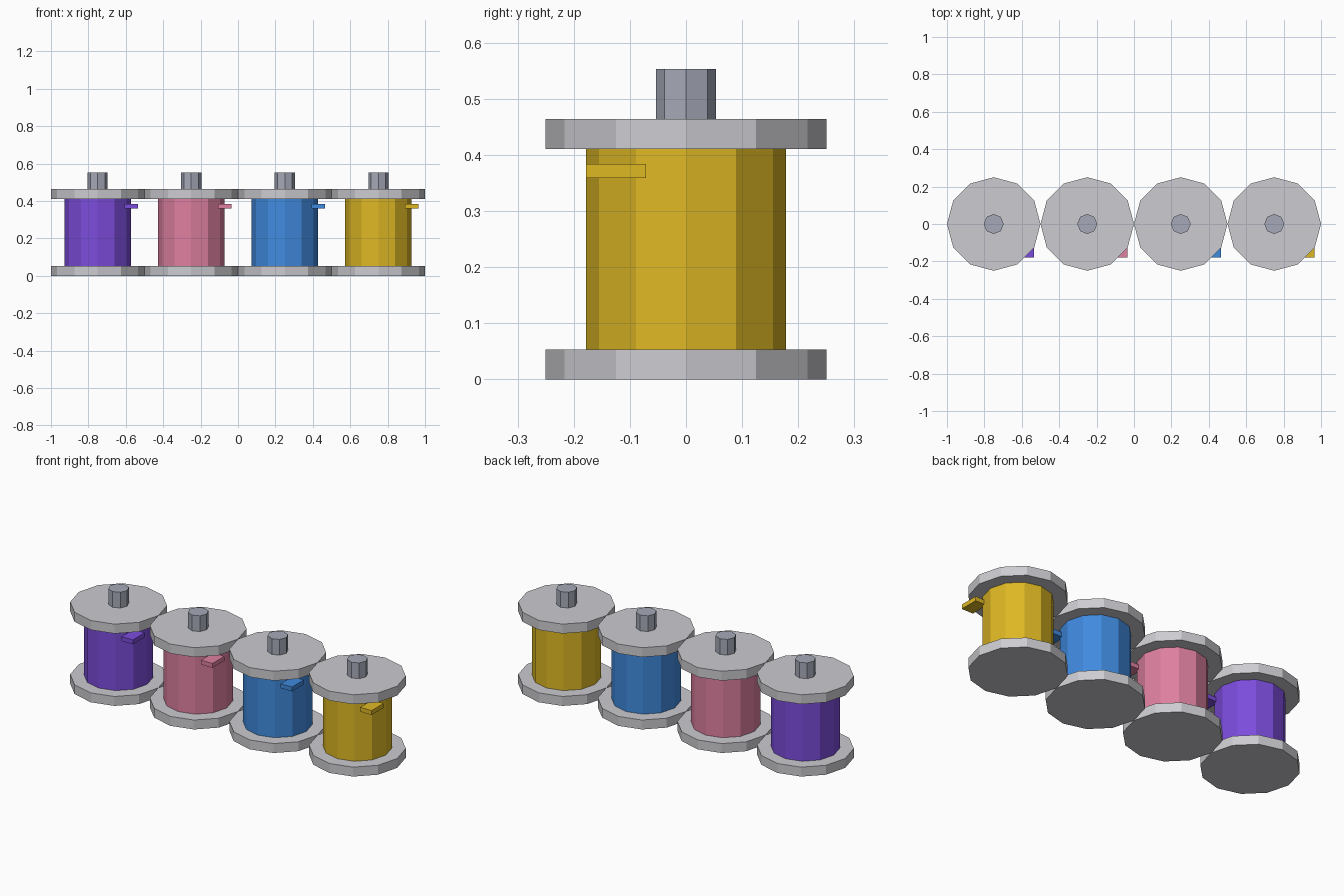
import bpy
import math

if "Cube" in bpy.data.objects:
    bpy.data.objects.remove(bpy.data.objects["Cube"])


def material(name, rgb):
    """Flat colour given as sRGB 0-255, stored linear."""
    lin = [(c / 255 / 12.92) if c < 11 else ((c / 255 + 0.055) / 1.055) ** 2.4 for c in rgb]
    m = bpy.data.materials.new(name)
    m.diffuse_color = (*lin, 1)
    m.use_nodes = True
    m.node_tree.nodes["Principled BSDF"].inputs["Base Color"].default_value = m.diffuse_color
    return m


def prism(name, sides, radius, x, z0, z1, mat):
    """Flat-sided upright cylinder with a corner on the x axis."""
    bpy.ops.mesh.primitive_cylinder_add(vertices=sides, radius=radius, depth=z1 - z0,
                                        location=(x, 0, (z0 + z1) / 2))
    ob = bpy.context.object
    ob.name = name
    ob.data.materials.append(mat)
    return ob


def box(name, size, centre, mat):
    bpy.ops.mesh.primitive_cube_add(size=1, location=centre)
    ob = bpy.context.object
    ob.name = name
    ob.scale = size
    bpy.ops.object.transform_apply(location=False, rotation=False, scale=True)
    ob.data.materials.append(mat)
    return ob


light_grey = material("light grey", (204, 204, 209))
steel = material("steel grey", (166, 170, 184))
threads = [
    ("purple", (124, 76, 220)),
    ("pink", (222, 128, 160)),
    ("blue", (64, 138, 222)),
    ("yellow", (222, 184, 36)),
]

U = 1 / 28  # module that all the part sizes follow
base_top, core_top, rim_top, pin_top = 1.5 * U, 11.5 * U, 13 * U, 15.5 * U

# Row of four touching spools, each with its own thread colour
for i, (colour, rgb) in enumerate(threads):
    x = -0.75 + 0.5 * i
    thread = material(colour + " thread", rgb)
    prism(f"bottom_flange_{colour}", 12, 7 * U, x, 0, base_top, light_grey)
    prism(f"thread_core_{colour}", 12, 5 * U, x, base_top, core_top, thread)
    prism(f"top_flange_{colour}", 12, 7 * U, x, core_top, rim_top, light_grey)
    prism(f"spindle_pin_{colour}", 8, 1.5 * U, x, rim_top, pin_top, steel)
    # Loose thread end sticking out at the front right
    box(f"thread_end_{colour}", (2 * U, 3 * U, 0.7 * U),
        (x + 5 * U, -3.5 * U, 10.4 * U), thread)
